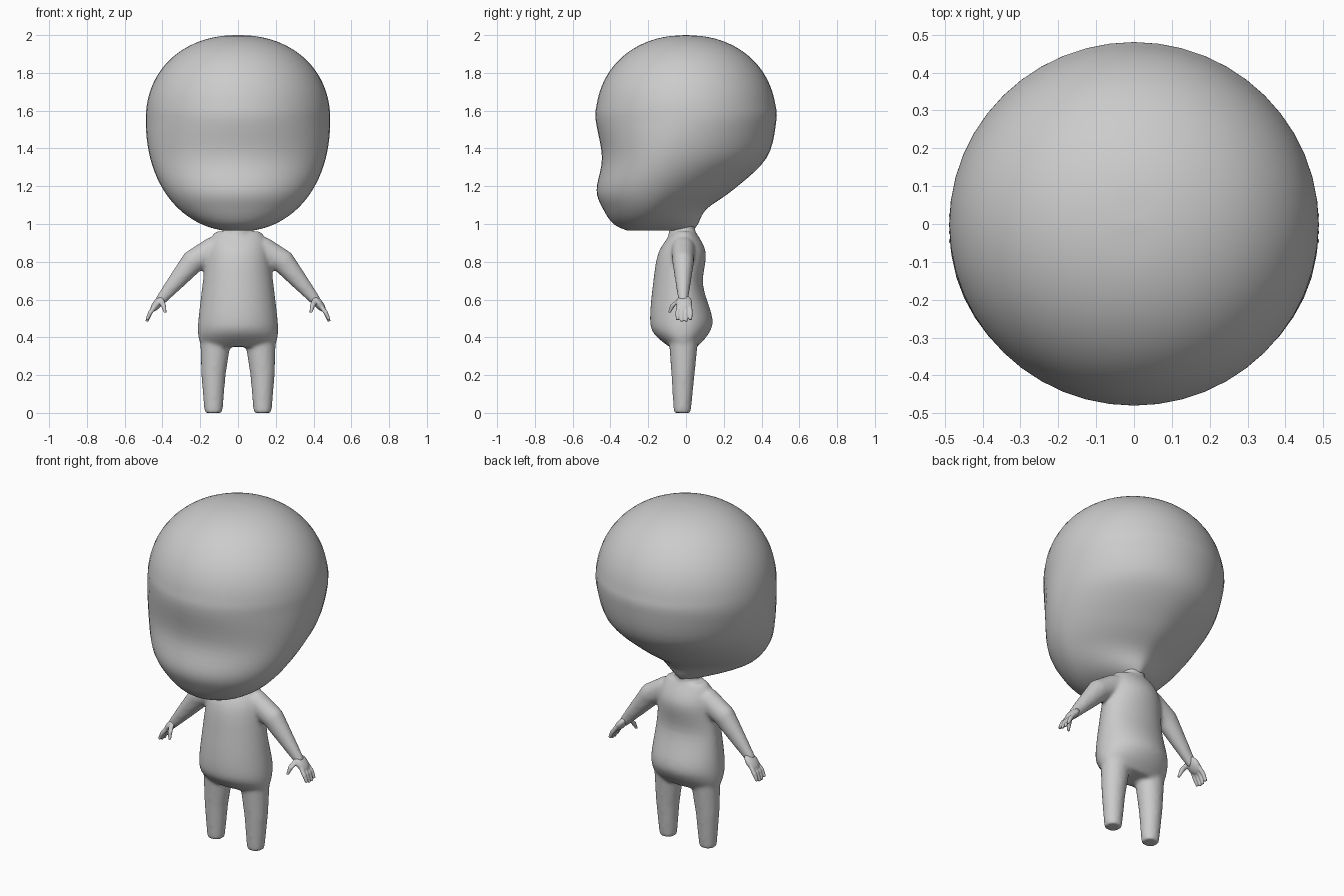
import bpy, bmesh, math
from mathutils import Vector, Matrix
from mathutils.geometry import interpolate_bezier

cube = bpy.data.objects.get("Cube")
if cube:
    bpy.data.objects.remove(cube, do_unlink=True)

GREY = (0.6, 0.6, 0.6, 1)
skin = bpy.data.materials.new("plain_grey")
skin.use_nodes = True
skin.diffuse_color = GREY
shader = skin.node_tree.nodes["Principled BSDF"]
shader.inputs["Base Color"].default_value = GREY


def smooth_profile(rows, steps=6):
    """Round off a short profile of (height, front, back) rows."""
    rows = [Vector(row) for row in rows]
    padded = [rows[0]] + rows + [rows[-1]]
    result = [rows[0]]
    for before, start, end, after in zip(padded, rows, rows[1:], padded[3:]):
        handle_out = start + (end - before) / 6
        handle_in = end - (after - start) / 6
        result += interpolate_bezier(start, handle_out, handle_in, end, steps)[1:]
    return result


def arch(z, centre, up, down, power):
    """Rounded swelling: one at the centre height, near zero at both ends."""
    t = abs(z - centre) / (up if z > centre else down)
    return max(1 - t ** power, 0.0001) ** (1 / power)


def loft(bm, rings):
    """Skin closed rings of points and cap both ends."""
    loops = [[bm.verts.new(point) for point in ring] for ring in rings]
    count = len(loops[0])
    for lower, upper in zip(loops, loops[1:]):
        for i in range(count):
            j = (i + 1) % count
            bm.faces.new((lower[i], lower[j], upper[j], upper[i]))
    bm.faces.new(loops[0])
    bm.faces.new(loops[-1])


def level_ring(row, width, middle, pinch=1.0, count=48):
    """Level oval with its own front and back reach; pinch narrows the back."""
    z, front, back = row
    ring = []
    for i in range(count):
        angle = math.tau * i / count
        c, s = math.cos(angle), math.sin(angle)
        power = pinch if s > 0 else 1
        reach = back - middle if s > 0 else middle - front
        x = width * math.copysign(abs(c) ** power, c)
        y = middle + reach * math.copysign(abs(s) ** power, s)
        ring.append(Vector((x, y, z)))
    return ring


def limb(bm, side, path, depth=1.0, count=16):
    """Tapered tube through (x, y, z, radius) points; depth scales it along y."""
    points = [Vector((side * x, y, z)) for x, y, z, radius in path]
    rings = []
    for i, centre in enumerate(points):
        along = points[min(i + 1, len(points) - 1)] - points[max(i - 1, 0)]
        across = Vector((along.z, 0, -along.x)).normalized()
        radius = path[i][-1]
        ring = []
        for k in range(count):
            angle = math.tau * k / count
            offset = across * math.cos(angle) + Vector((0, depth * math.sin(angle), 0))
            ring.append(centre + offset * radius)
        rings.append(ring)
    loft(bm, rings)


def finish(bm, name, soften, voxel=None):
    """Turn the mesh into a smooth object, optionally fusing its pieces."""
    bmesh.ops.recalc_face_normals(bm, faces=bm.faces)
    for face in bm.faces:
        face.smooth = True
    mesh = bpy.data.meshes.new(name)
    bm.to_mesh(mesh)
    bm.free()
    mesh.materials.append(skin)
    part = bpy.data.objects.new(name, mesh)
    bpy.context.collection.objects.link(part)
    if voxel:
        fuse = part.modifiers.new("fuse", 'REMESH')
        fuse.mode = 'VOXEL'
        fuse.voxel_size = voxel
        fuse.use_smooth_shade = True
    relax = part.modifiers.new("soften", 'SMOOTH')
    relax.factor = 0.5
    relax.iterations = soften


# Head: jaw and muzzle profile, then a round dome
BROW, DOME, JAW = 1.55, 0.45, 0.59


def head_swell(z):
    return arch(z, BROW, DOME, JAW, 2.15)


profile = [(0.965, -0.31, 0.04), (1, -0.385, 0.065), (1.08, -0.44, 0.11),
           (1.18, -0.475, 0.25), (1.35, -0.445, 0.43)]
for i in range(9):
    z = BROW + DOME * math.sin(i / 8 * math.pi / 2)
    reach = 0.48 * head_swell(z)
    profile.append((z, -reach, reach))
rings = []
for row in smooth_profile(profile):
    drop = max(0, BROW - row[0])
    pinch = 1 + min(0.25, max(0, drop - 0.2))
    rings.append(level_ring(row, 0.49 * head_swell(row[0]), -0.4 * drop, pinch))
bm = bmesh.new()
loft(bm, rings)
finish(bm, "head", soften=3)

# Body: torso with round belly and seat, neck, legs and arms fused together
torso = [(0.35, -0.09, 0.06), (0.42, -0.17, 0.12), (0.5, -0.19, 0.14),
         (0.68, -0.175, 0.09), (0.85, -0.145, 0.105), (0.96, -0.07, 0.05)]
neck = [(0, -0.02, 0.9, 0.085), (0, -0.02, 0.97, 0.068), (0, -0.02, 1.04, 0.075)]
leg = [(0.13, -0.02, 0, 0.048), (0.13, -0.016, 0.2, 0.065), (0.115, -0.012, 0.45, 0.088)]
arm = [(0.12, -0.015, 0.87, 0.07), (0.24, -0.015, 0.8, 0.064), (0.42, -0.015, 0.585, 0.028)]
bm = bmesh.new()
loft(bm, [level_ring(row, (0.27 - 0.12 * row[0]) * arch(row[0], 0.65, 0.33, 0.33, 5), -0.015)
          for row in smooth_profile(torso)])
limb(bm, 1, neck)
for side in (-1, 1):
    limb(bm, side, leg, depth=0.95)
    limb(bm, side, arm, depth=0.9)
finish(bm, "body", soften=10, voxel=0.01)

# Hands: flat palm, thumb pointing forward and four fingers
for side, name in ((-1, "right_hand"), (1, "left_hand")):
    bm = bmesh.new()
    place = (Matrix.Translation((side * 0.425, -0.01, 0.58))
             @ Matrix.Rotation(side * math.radians(50), 4, 'Y')
             @ Matrix.Diagonal((0.055, 0.043, 0.023, 1)))
    bmesh.ops.create_uvsphere(bm, u_segments=24, v_segments=12, radius=1, matrix=place)
    limb(bm, side, [(0.41, -0.03, 0.6, 0.016), (0.395, -0.07, 0.57, 0.014),
                    (0.385, -0.088, 0.53, 0.007)])
    for i in range(4):
        y = 0.023 * i - 0.045
        tip = 0.48 + 0.008 * abs(i - 1.5)
        limb(bm, side, [(0.435, y * 0.8, 0.57, 0.012), (0.465, y, 0.53, 0.012),
                        (0.483, y, tip, 0.008)])
    finish(bm, name, soften=3, voxel=0.004)
